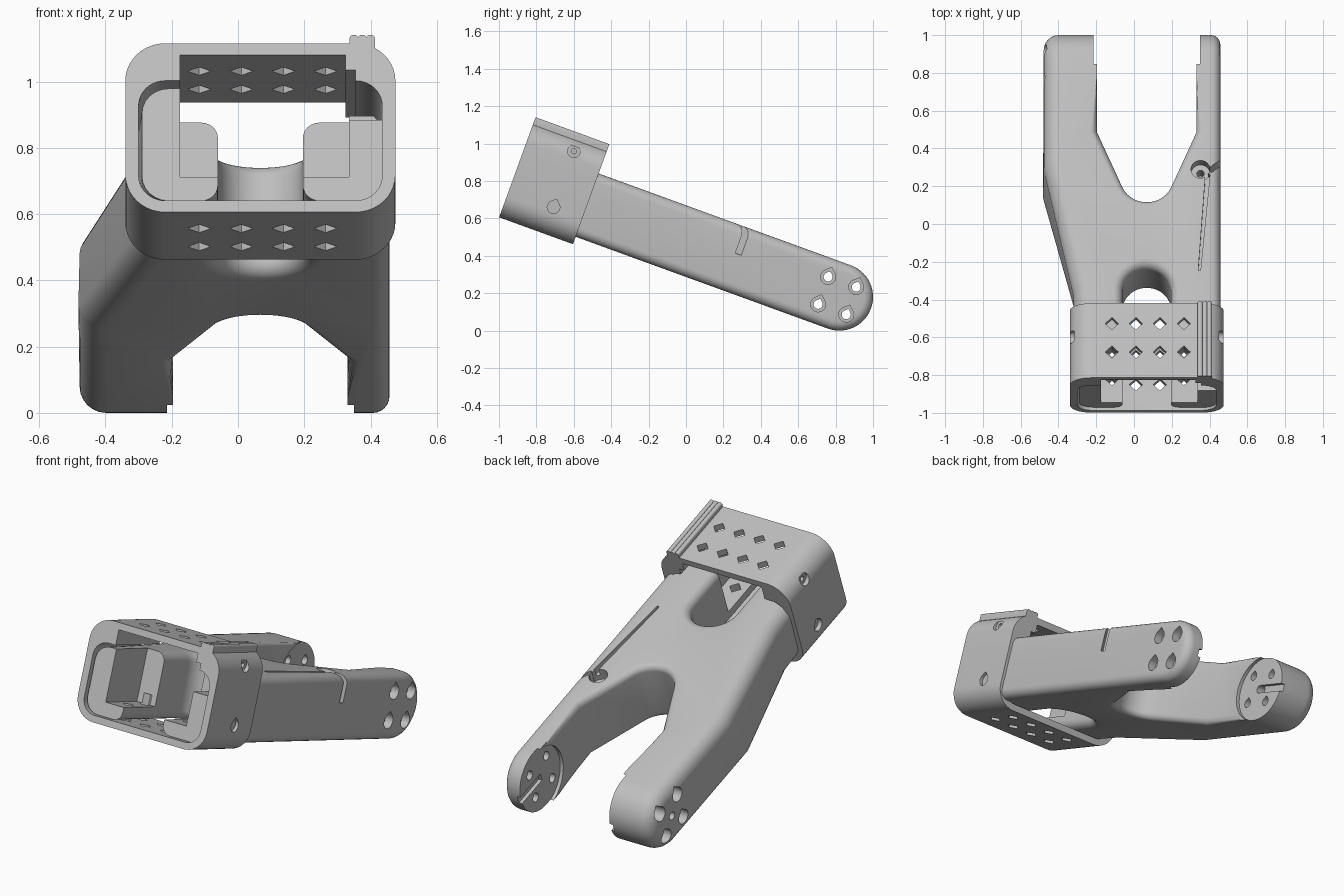
import bpy, bmesh
from math import sin, cos, pi, radians
from mathutils import Matrix

cube = bpy.data.objects.get("Cube")
if cube:
    bpy.data.objects.remove(cube, do_unlink=True)

# Local frame: x across, u along the arm (0 = pivot), w through its thickness
TILT = Matrix.Translation((0, 0.82, 0.18)) @ Matrix.Rotation(radians(-20), 4, 'X')
MID = 0.0675      # centre of sleeve, notch and fork
R = 0.18          # half thickness of the arm

grey = bpy.data.materials.new("light grey plastic")
grey.use_nodes = True
grey.diffuse_color = (0.52, 0.52, 0.52, 1)
grey.node_tree.nodes["Principled BSDF"].inputs["Base Color"].default_value = (0.52, 0.52, 0.52, 1)


def loft(bm, rings):
    """Closed solid through rings of matching points."""
    vs = [[bm.verts.new(p) for p in ring] for ring in rings]
    n = len(vs[0])
    for a, b in zip(vs, vs[1:]):
        for i in range(n):
            j = (i + 1) % n
            bm.faces.new((a[i], a[j], b[j], b[i]))
    bm.faces.new(vs[0][::-1])
    bm.faces.new(vs[-1])
    return vs


def make(name, bm):
    bmesh.ops.recalc_face_normals(bm, faces=bm.faces)
    mesh = bpy.data.meshes.new(name)
    bm.to_mesh(mesh)
    bm.free()
    ob = bpy.data.objects.new(name, mesh)
    ob.matrix_world = TILT
    mesh.materials.append(grey)
    bpy.context.collection.objects.link(ob)
    return ob


def cut(ob, solids):
    """Subtract solids, each a list of rings, from an object."""
    bm = bmesh.new()
    for rings in solids:
        loft(bm, rings)
    cutter = make("cutter", bm)
    cutter.hide_render = True
    mod = ob.modifiers.new("cut", 'BOOLEAN')
    mod.operation, mod.solver, mod.object = 'DIFFERENCE', 'EXACT', cutter
    bpy.context.view_layer.objects.active = ob
    bpy.ops.object.modifier_apply(modifier=mod.name)
    bpy.data.objects.remove(cutter, do_unlink=True)


def along_x(pts, x0, x1):
    return [[(x, u, w) for u, w in pts] for x in (x0, x1)]


def along_u(pts, u0, u1):
    return [[(x, u, w) for x, w in pts] for u in (u0, u1)]


def along_w(pts, w0, w1):
    return [[(x, u, w) for x, u in pts] for w in (w0, w1)]


def rect(a0, a1, b0, b1):
    return [(a0, b0), (a1, b0), (a1, b1), (a0, b1)]


def rounded(a0, a1, b0, b1, r, n=10):
    pts = []
    for k, (a, b) in enumerate(((a1 - r, b1 - r), (a0 + r, b1 - r), (a0 + r, b0 + r), (a1 - r, b0 + r))):
        pts += [(a + r * cos(pi / 2 * (k + i / n)), b + r * sin(pi / 2 * (k + i / n))) for i in range(n + 1)]
    return pts


def circle(a, b, r, n=32):
    return [(a + r * cos(2 * pi * i / n), b + r * sin(2 * pi * i / n)) for i in range(n)]


def teardrop(a, b, r, n=20):
    arc = [radians(135 + 270 * i / n) for i in range(n + 1)]
    return [(a + r * cos(t), b + r * sin(t)) for t in arc] + [(a, b + 1.35 * r)]


def flared(outline, r):
    """Stack an outline through the thickness, rounding outwards at both faces."""
    levels = [(-R - 0.05, r)]
    arc = [(R - r * (1 - sin(t)), r * (1 - cos(t))) for t in (radians(15 * i) for i in range(7))]
    levels += [(-w, d) for w, d in reversed(arc)] + arc + [(R + 0.05, r)]
    return [[(x, u, w) for x, u in outline(d)] for w, d in levels]


def notch(d):
    arc = [pi * i / 24 for i in range(25)]
    r = 0.128 + d
    return [(MID + r, -1.95)] + [(MID + r * cos(t), -1.31 + r * sin(t)) for t in arc] + [(MID - r, -1.95)]


def fork(d):
    arc = [radians(-156 + 132 * i / 20) for i in range(21)]
    h, r = 0.263, 0.14 + d
    pts = [(MID - h, 0.4), (MID - h, -0.1), (MID - h - d, -0.41 - 0.2 * d)]
    pts += [(MID + r * cos(t), -0.665 + r * sin(t)) for t in arc]
    return pts + [(MID + h + d, -0.41 - 0.2 * d), (MID + h, -0.1), (MID + h, 0.4)]


# Arm: round-ended side profile, tapering on one side towards the sleeve
profile = [(-1.84, -R), (-1.3, -R), (-0.72, -R)]
profile += [(R * sin(t), -R * cos(t)) for t in (pi * i / 28 for i in range(29))]
profile += [(-0.575, R), (-1.3, R), (-1.84, R)]
bm = bmesh.new()
taper = {-1.84: -0.29, -1.3: -0.32}
left, right = loft(bm, [[(taper.get(u, -0.478), u, w) for u, w in profile],
                        [(0.457, u, w) for u, w in profile]])
cap = [f for f in bm.faces if all(v in left for v in f.verts)]
bmesh.ops.delete(bm, geom=cap, context='FACES_ONLY')
bm.faces.new((left[0], left[1], left[-2], left[-1]))
bm.faces.new((left[1], left[2], left[-3], left[-2]))
bm.faces.new(left[2:-2])
bmesh.ops.recalc_face_normals(bm, faces=bm.faces)
for ring, size in ((left, 0.08), (right, 0.05)):
    edges = [bm.edges.get((a, b)) for a, b in zip(ring, ring[1:])]
    bmesh.ops.bevel(bm, geom=edges, offset=size, segments=6, profile=0.5, affect='EDGES')
arm = make("forked_arm", bm)

# Rear fork, front notch and the pocket inside the sleeve
cut(arm, [flared(fork, 0.035)])
cut(arm, [flared(notch, 0.05)])
cut(arm, [along_u(rect(-0.175, 0.335, -0.104, 0.4), -1.95, -1.54)])
cut(arm, [along_u(rect(0.3, 0.6, 0.08, 0.4), -1.95, -1.6)])

# Round mounting pads with screw holes on the fork tips
cut(arm, [along_x(circle(0, 0, 0.184, 64), -0.215, 0.35)])
screws = [(u, w) for u in (-0.093, 0.067) for w in (-0.076, 0.08)]
cut(arm, [along_x(teardrop(u, w, 0.024), -0.6, 0.6) for u, w in screws])
cut(arm, [along_x(teardrop(u, w, 0.04), 0.41, 0.6) for u, w in screws]
    + [along_x(teardrop(u, w, 0.04), -0.6, -0.27) for u, w in screws])
cut(arm, [along_x(circle(-0.013, 0, 0.022), -0.6, 0)])
cut(arm, [along_x(rect(-0.013, 0.3, -0.022, 0.022), -0.235, 0),
          along_x(rect(-0.013, 0.3, -0.022, 0.022), 0.1, 0.37)])

# Cable groove, its socket and the exit slot on the side
cut(arm, [along_w([(0.34, -1.2), (0.352, -1.2), (0.402, -0.66), (0.378, -0.66)], 0.14, 0.3)])
cut(arm, [along_w(circle(0.352, -0.63, 0.05), 0.11, 0.3)])
cut(arm, [along_w(circle(0.352, -0.63, 0.02), 0.02, 0.2)])
cut(arm, [along_w([(0.39, -0.63), (0.41, -0.65), (0.5, -0.56), (0.5, -0.53)], 0.03, 0.3)])

# Sleeve: rounded tube with a raised channel along its roof
bm = bmesh.new()
ends = loft(bm, along_u(rounded(-0.34, 0.475, -0.222, 0.32, 0.12), -1.855, -1.435))
rim = [bm.edges.get((a, b)) for a, b in zip(ends[0], ends[0][1:] + ends[0][:1])]
bmesh.ops.bevel(bm, geom=rim, offset=0.012, segments=3, profile=0.5, affect='EDGES')
sleeve = make("sleeve", bm)
cut(sleeve, [along_u(rounded(-0.3, 0.435, -0.185, 0.2, 0.08), -2, -1.3)])
cut(sleeve, [along_u(rect(-0.175, 0.325, 0, 0.283), -2, -1.3)])
cut(sleeve, [along_u(rect(0.3, 0.355, 0, 0.235), -2, -1.3)])

# Diamond vents through roof and floor
vents = [[(x + 0.035, u), (x, u + 0.035), (x - 0.035, u), (x, u - 0.035)]
         for x in (-0.117, 0.01, 0.137, 0.264) for u in (-1.71, -1.55)]
cut(sleeve, [along_w(d, *span) for d in vents for span in ((0.24, 0.4), (-0.3, -0.06))])
cut(arm, [along_w(d, -0.3, -0.05) for d in vents if d[0][1] < -1.6])
cut(arm, [along_w(d, -0.3, -0.05) for d in vents if d[0][1] > -1.6])

# Countersunk screws in both sleeve walls
spots = [(-1.6, 0.247), (-1.6, -0.072)]
cut(sleeve, [along_x(teardrop(u, w, 0.034), *s) for u, w in spots for s in ((0.45, 0.6), (-0.5, -0.315))])
cut(sleeve, [along_x(circle(u, w, 0.014), *s) for u, w in spots for s in ((0.4, 0.5), (-0.4, -0.27))])

# Three rounded ribs on the sleeve roof
bm = bmesh.new()
for x in (0.35, 0.375, 0.4):
    loft(bm, along_u(rounded(x - 0.0135, x + 0.0135, 0.28, 0.347, 0.012, 4), -1.855, -1.435))
ribs = make("roof_ribs", bm)

for ob in (arm, sleeve, ribs):
    bpy.ops.object.select_all(action='DESELECT')
    ob.select_set(True)
    bpy.context.view_layer.objects.active = ob
    bpy.ops.object.shade_smooth_by_angle(angle=radians(30))
